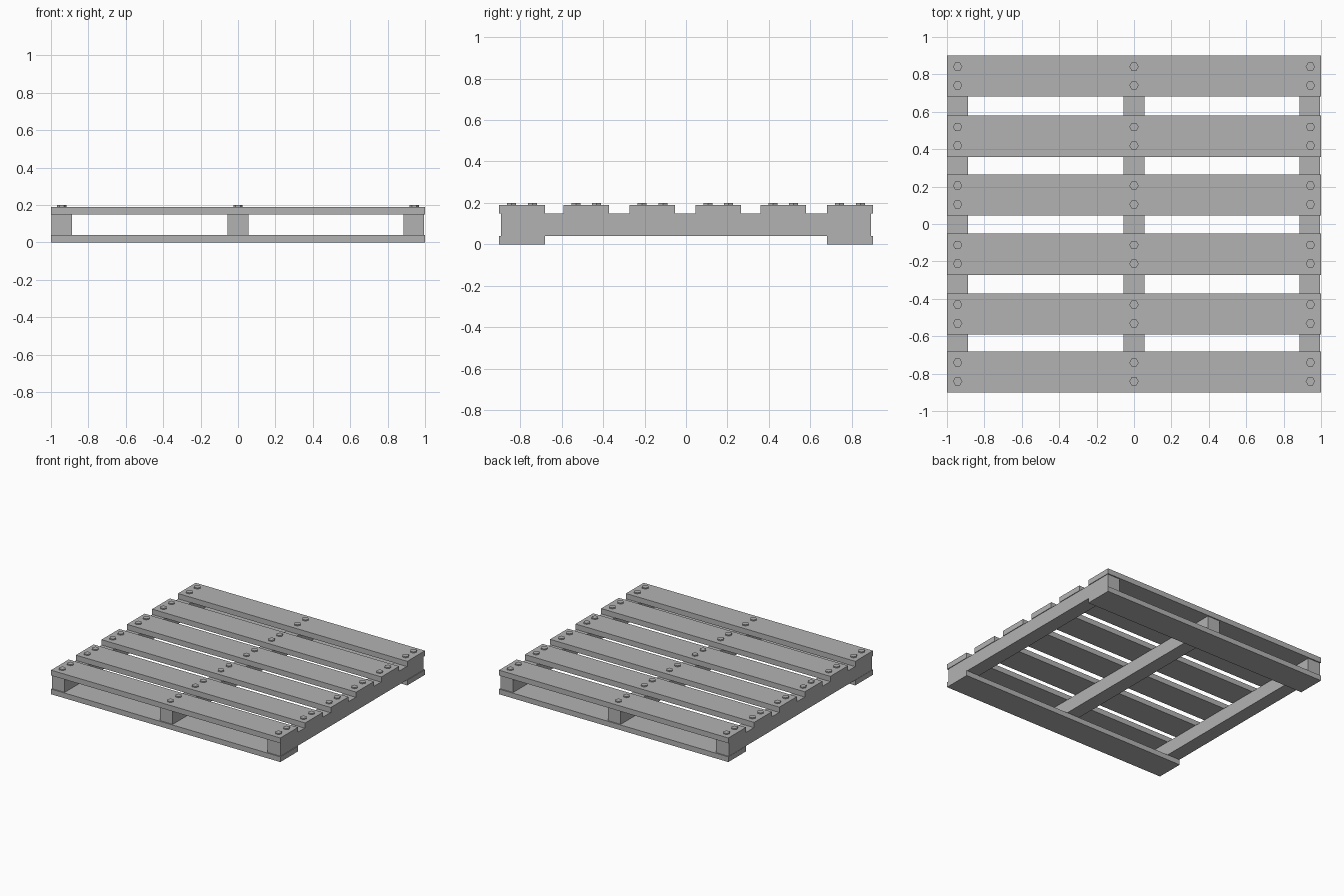
import bpy
import bmesh
import math
from mathutils import Matrix

cube = bpy.data.objects.get("Cube")
if cube:
    bpy.data.objects.remove(cube, do_unlink=True)

grey = bpy.data.materials.new("plain_grey")
grey.use_nodes = True
colour = (0.45, 0.45, 0.45, 1)
grey.diffuse_color = colour
grey.node_tree.nodes["Principled BSDF"].inputs["Base Color"].default_value = colour


def finish(name, bm):
    mesh = bpy.data.meshes.new(name)
    bm.to_mesh(mesh)
    bm.free()
    mesh.materials.append(grey)
    obj = bpy.data.objects.new(name, mesh)
    bpy.context.collection.objects.link(obj)


def box(name, x, y, z):
    """Box from (min, max) ranges on each axis."""
    bm = bmesh.new()
    place = Matrix.Translation([sum(r) / 2 for r in (x, y, z)])
    size = Matrix.Diagonal([r[1] - r[0] for r in (x, y, z)] + [1])
    bmesh.ops.create_cube(bm, size=1, matrix=place @ size)
    finish(name, bm)


def bolt(name, x, y):
    bm = bmesh.new()
    place = Matrix.Translation((x, y, 0.192)) @ Matrix.Rotation(math.pi / 2, 4, "Z")
    bmesh.ops.create_cone(bm, cap_ends=True, segments=6, radius1=0.025,
                          radius2=0.025, depth=0.014, matrix=place)
    finish(name, bm)


HALF = 0.11
LOW, HIGH, TOP = 0.041, 0.148, 0.19
deck_rows = (-0.791, -0.481, -0.162, 0.155, 0.469, 0.791)

# Stringers running front to back
for side, x0, x1 in (("right", -0.998, -0.888), ("middle", -0.055, 0.055),
                     ("left", 0.884, 0.995)):
    box(side + "_stringer", (x0, x1), (-0.892, 0.892), (LOW, HIGH))

# Deck boards, each held by a pair of hex bolts at every stringer
for i, y in enumerate(deck_rows, 1):
    box(f"deck_board_{i}", (-1, 1), (y - HALF, y + HALF), (HIGH, TOP))
    for side, x in (("right", -0.943), ("middle", 0), ("left", 0.943)):
        for place, dy in (("front", -0.05), ("back", 0.05)):
            bolt(f"{side}_{place}_bolt_{i}", x, y + dy)

# Bottom boards at both ends
for name, y in (("front", deck_rows[0]), ("back", deck_rows[-1])):
    box(name + "_bottom_board", (-1, 1), (y - HALF, y + HALF), (0, LOW))
